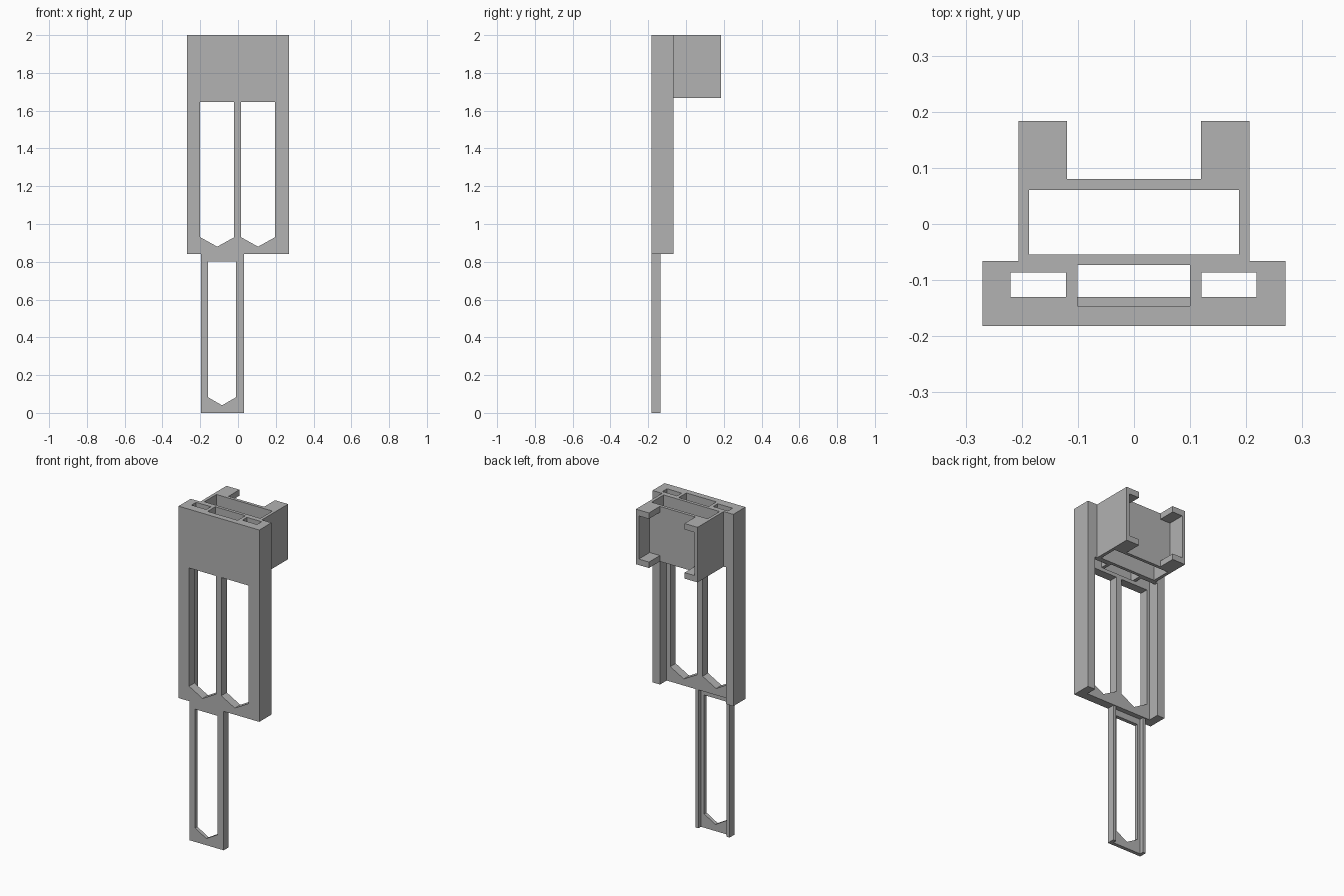
import bpy
import bmesh
import math
from mathutils import Matrix

cube = bpy.data.objects.get("Cube")
if cube:
    bpy.data.objects.remove(cube, do_unlink=True)

grey = bpy.data.materials.new("plain grey")
grey.use_nodes = True
COLOR = (0.445, 0.445, 0.445, 1)
grey.diffuse_color = COLOR
grey.node_tree.nodes["Principled BSDF"].inputs["Base Color"].default_value = COLOR


def rect(x0, x1, y0, y1):
    return [(x0, y0), (x1, y0), (x1, y1), (x0, y1)]


def pointed_window(x0, x1, tip, shoulder, top):
    return [(x0, top), (x0, shoulder), ((x0 + x1) / 2, tip), (x1, shoulder), (x1, top)]


def extruded(name, loops, start, end, upright=False):
    """Extrude an outline with holes; plan profiles run along z, upright ones along y."""
    curve = bpy.data.curves.new(name, "CURVE")
    curve.dimensions = "2D"
    curve.fill_mode = "BOTH"
    curve.extrude = (end - start) / 2
    for loop in loops:
        spline = curve.splines.new("POLY")
        spline.points.add(len(loop) - 1)
        for point, (u, v) in zip(spline.points, loop):
            point.co = (u, v, 0, 1)
        spline.use_cyclic_u = True
    source = bpy.data.objects.new(name + " profile", curve)
    bpy.context.collection.objects.link(source)
    graph = bpy.context.evaluated_depsgraph_get()
    mesh = bpy.data.meshes.new_from_object(source.evaluated_get(graph))
    bpy.data.objects.remove(source, do_unlink=True)
    bpy.data.curves.remove(curve)

    # Weld the caps to the sides and stand the part in place
    middle = (start + end) / 2
    if upright:
        place = Matrix.Translation((0, middle, 0)) @ Matrix.Rotation(math.pi / 2, 4, "X")
    else:
        place = Matrix.Translation((0, 0, middle))
    bm = bmesh.new()
    bm.from_mesh(mesh)
    bmesh.ops.remove_doubles(bm, verts=bm.verts, dist=1e-5)
    bmesh.ops.transform(bm, matrix=place, verts=bm.verts)
    bmesh.ops.recalc_face_normals(bm, faces=bm.faces)
    bm.to_mesh(mesh)
    bm.free()
    mesh.name = name
    mesh.materials.clear()
    mesh.materials.append(grey)
    for poly in mesh.polygons:
        poly.use_smooth = False
        poly.material_index = 0
    obj = bpy.data.objects.new(name, mesh)
    bpy.context.collection.objects.link(obj)
    return obj


FRONT = -0.182
PANEL_BACK = -0.13
FLANGE_BACK = -0.066
HALF = 0.27
WAIST = 0.84
HEAD = 1.667
TOP = 2.0

# Wide panel with two pointed windows
extruded("window_panel", [
    rect(-HALF, HALF, WAIST, HEAD),
    pointed_window(-0.2, -0.02, 0.88, 0.93, 1.645),
    pointed_window(0.016, 0.196, 0.88, 0.93, 1.645),
], FRONT, PANEL_BACK, upright=True)

# Side flanges of the wide panel
for side, x0, x1 in (("right", -HALF, -0.22), ("left", 0.22, HALF)):
    extruded(side + "_flange", [rect(x0, x1, PANEL_BACK, FLANGE_BACK)], WAIST, HEAD)

# Head block with sockets, rear box and arm walls, one plan profile
half_outline = [(HALF, FRONT), (HALF, FLANGE_BACK), (0.206, FLANGE_BACK),
                (0.206, 0.184), (0.187, 0.184), (0.187, 0.08)]
outline = half_outline + [(-x, y) for x, y in reversed(half_outline)]
extruded("head_block", [
    outline,
    rect(-0.22, -0.121, PANEL_BACK, -0.086),
    rect(0.12, 0.218, PANEL_BACK, -0.086),
    rect(-0.101, 0.1, -0.146, -0.073),
    rect(-0.187, 0.187, -0.054, 0.061),
], HEAD, TOP)

# Hooked tabs at the top and bottom of each arm wall
TAB = 0.036
for side, x0, x1 in (("right", -0.187, -0.119), ("left", 0.119, 0.187)):
    for level, z in (("lower", HEAD), ("upper", TOP - TAB)):
        extruded(f"{side}_{level}_tab", [rect(x0, x1, 0.08, 0.184)], z, z + TAB)

# Narrow leg: thin windowed plate between two rails
LEG_LEFT, LEG_RIGHT, RAIL = 0.032, -0.197, 0.02
LEG_PLATE_BACK, RAIL_BACK = -0.16, -0.136
extruded("leg_plate", [
    rect(LEG_RIGHT, LEG_LEFT, 0, WAIST),
    pointed_window(-0.159, -0.01, 0.04, 0.083, 0.802),
], FRONT, LEG_PLATE_BACK, upright=True)
for side, x in (("right", LEG_RIGHT), ("left", LEG_LEFT - RAIL)):
    extruded(side + "_leg_rail", [rect(x, x + RAIL, LEG_PLATE_BACK, RAIL_BACK)], 0, WAIST)
